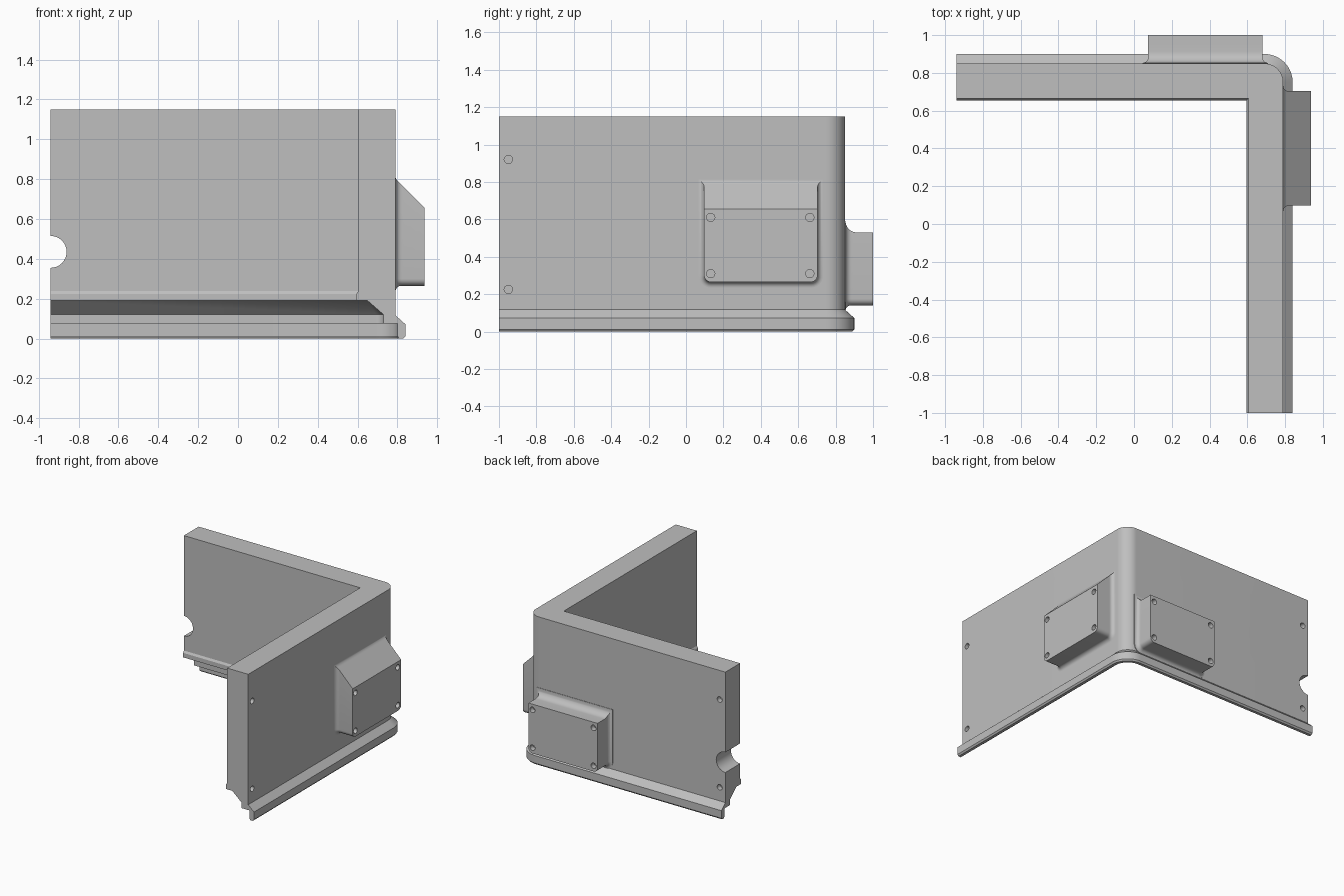
import bpy, bmesh, math
from mathutils import Vector, Matrix

if "Cube" in bpy.data.objects:
    bpy.data.objects.remove(bpy.data.objects["Cube"])

grey = bpy.data.materials.new("plain grey")
grey.diffuse_color = (0.52, 0.52, 0.52, 1)
grey.use_nodes = True
grey.node_tree.nodes["Principled BSDF"].inputs["Base Color"].default_value = grey.diffuse_color

X0, Y0 = -0.94, -1.0      # free ends of the two walls
BEND, DY = 0.69, 0.06     # bend centre x, and y offset of the back wall


def make(name, bm):
    bmesh.ops.remove_doubles(bm, verts=bm.verts, dist=1e-5)
    bmesh.ops.recalc_face_normals(bm, faces=bm.faces)
    me = bpy.data.meshes.new(name)
    bm.to_mesh(me)
    bm.free()
    me.materials.append(grey)
    ob = bpy.data.objects.new(name, me)
    bpy.context.collection.objects.link(ob)
    return ob


def loft(name, rings):
    """Skin a row of closed rings and cap both ends."""
    bm = bmesh.new()
    vs = [[bm.verts.new(p) for p in r] for r in rings]
    n = len(rings[0])
    for a, b in zip(vs, vs[1:]):
        for i in range(n):
            j = (i + 1) % n
            bm.faces.new((a[i], a[j], b[j], b[i]))
    bm.faces.new(vs[0])
    bm.faces.new(vs[-1])
    return make(name, bm)


def cut(ob, holes):
    """Cut cylinders given as (centre, axis, radius, depth)."""
    bm = bmesh.new()
    for c, axis, r, depth in holes:
        rot = Vector(axis).to_track_quat('Z', 'Y').to_matrix().to_4x4()
        bmesh.ops.create_cone(bm, cap_ends=True, segments=32, radius1=r, radius2=r,
                              depth=2 * depth, matrix=Matrix.Translation(c) @ rot)
    cutter = make("hole_cutter", bm)
    cutter.hide_render = True
    mod = ob.modifiers.new("holes", 'BOOLEAN')
    mod.operation, mod.solver, mod.object = 'DIFFERENCE', 'EXACT', cutter
    bpy.ops.object.select_all(action='DESELECT')
    bpy.context.view_layer.objects.active = ob
    ob.select_set(True)
    bpy.ops.object.modifier_apply(modifier=mod.name)
    bpy.data.objects.remove(cutter)
    bpy.ops.object.shade_smooth_by_angle(angle=math.radians(30))


# Corner wall: one section swept round the bend
section = [(0.79, 1.15), (0.79, 0.117), (0.84, 0.072), (0.84, 0.012), (0.83, 0),
           (0.808, 0), (0.80, 0.012), (0.80, 0.075), (0.73, 0.075), (0.73, 0.12),
           (0.65, 0.19), (0.595, 0.19), (0.595, 0.225), (0.605, 0.24), (0.605, 1.15)]
rings = [[(u, Y0, z) for u, z in section]]
for k in range(17):
    a = math.pi / 2 * k / 16
    ring = []
    for u, z in section:
        r = u - BEND
        if r > 0:
            ring.append((BEND + r * math.cos(a), BEND + DY + r * math.sin(a), z))
        else:
            ring.append((u, u + DY, z))
    rings.append(ring)
rings.append([(X0, u + DY, z) for u, z in section])
wall = loft("corner_wall", rings)
cut(wall, [((X0, 0.8, 0.435), (0, 1, 0), 0.08, 0.4)] +
    [((0.79, -0.95, z), (1, 0, 0), 0.022, 0.04) for z in (0.225, 0.92)] +
    [((-0.89, 0.85, z), (0, 1, 0), 0.022, 0.04) for z in (0.225, 0.92)])


# Raised boxes: flared foot, straight sides, flat outer face
def flare(t, r):
    t = max(t, 0)
    return r - math.sqrt(r * r - (r - t) ** 2) if t < r else 0


def box(name, place, s0, s1, z0, top, corner, side_r, top_r):
    steps = [-0.03] + [0.06 * (k / 12) ** 2 for k in range(13)] + [0.1, 0.147]
    rings = []
    for t in steps:
        f = flare(t, side_r)
        a, b, lo = s0 - f, s1 + f, z0 - f
        hi = top(t) + flare(t, top_r)
        r = corner + f
        pts = [(b, hi), (a, hi)]
        for cx, start in ((a + r, math.pi), (b - r, 1.5 * math.pi)):
            for k in range(7):
                g = start + math.pi / 2 * k / 6
                pts.append((cx + r * math.cos(g), lo + r + r * math.sin(g)))
        rings.append([place(s, t, z) for s, z in pts])
    return loft(name, rings)


right_box = box("right_box", lambda s, t, z: (0.79 + t, s, z), 0.097, 0.703, 0.265,
                lambda t: 0.802 - max(t, 0), 0.035, 0.03, 0.012)
cut(right_box, [((0.937, y, z), (1, 0, 0), 0.022, 0.04)
                for y in (0.132, 0.662) for z in (0.31, 0.61)])

back_box = box("back_box", lambda s, t, z: (s, 0.853 + t, z), 0.075, 0.68, 0.14,
               lambda t: 0.53, 0.035, 0.03, 0.06)
cut(back_box, [((x, 1.0, z), (0, 1, 0), 0.022, 0.04)
               for x in (0.11, 0.645) for z in (0.185, 0.485)])
